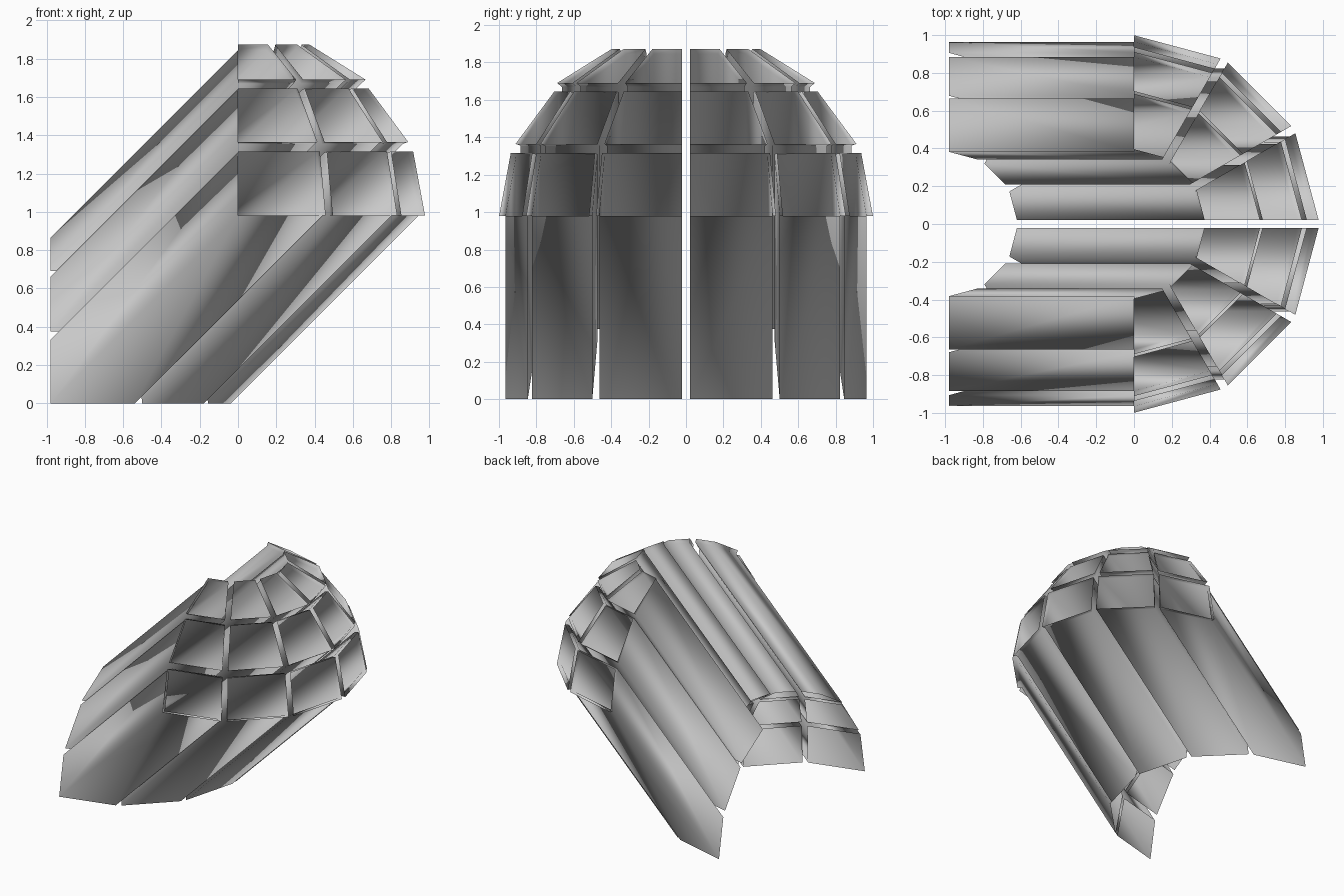
import bpy, bmesh
from math import sin, cos, radians
from mathutils import Vector

if "Cube" in bpy.data.objects:
    bpy.data.objects.remove(bpy.data.objects["Cube"])

GAP = 0.022                            # half width of the seams between panes
SWEEP = Vector((-0.98, 0, -0.98))      # direction and length of the light beams

# Each row: outer (radius, z) bottom/top, then inner (radius, z) bottom/top
ROWS = {
    "lower": [(1.005, 0.98), (0.943, 1.315), (0.970, 0.98), (0.912, 1.31)],
    "middle": [(0.917, 1.365), (0.710, 1.645), (0.890, 1.355), (0.685, 1.64)],
    "upper": [(0.695, 1.69), (0.402, 1.873), (0.670, 1.67), (0.388, 1.845)],
}


def chord(r, z, k):
    """Ends of one facet of a twelve-sided ring, trimmed for the seams."""
    a, b = [Vector((r * sin(radians(t)), r * cos(radians(t)), z))
            for t in (30 * k, 30 * k + 30)]
    step = (b - a).normalized() * GAP / cos(radians(15))
    shift = Vector((-GAP, 0, 0))
    return a + step + shift, b - step + shift


def pane_loop(bottom, top, k):
    a, b = chord(*bottom, k)
    d, c = chord(*top, k)
    return [a, b, c, d]


def beam(name, row, k):
    """Open four-walled tube: window frame depth, then the slanted beam."""
    outer = pane_loop(row[0], row[1], k)
    inner = pane_loop(row[2], row[3], k)
    end = [p + SWEEP for p in inner]
    bm = bmesh.new()
    loops = [[bm.verts.new(p) for p in lp] for lp in (outer, inner, end)]
    for p, q in zip(loops, loops[1:]):
        for i in range(4):
            j = (i + 1) % 4
            f = bm.faces.new((p[i], p[j], q[j], q[i]))
            f.smooth = True
    me = bpy.data.meshes.new(name)
    bm.to_mesh(me)
    bm.free()
    ob = bpy.data.objects.new(name, me)
    bpy.context.collection.objects.link(ob)
    # Mirror to the front half of the dome
    m = ob.modifiers.new("mirror", 'MIRROR')
    m.use_axis = (False, True, False)
    m.use_mirror_merge = False


# Three rows of window panes with beams, three per quarter
for label, row in ROWS.items():
    for k in range(3):
        beam(f"{label}_window_beam_{k + 1}", row, k)
